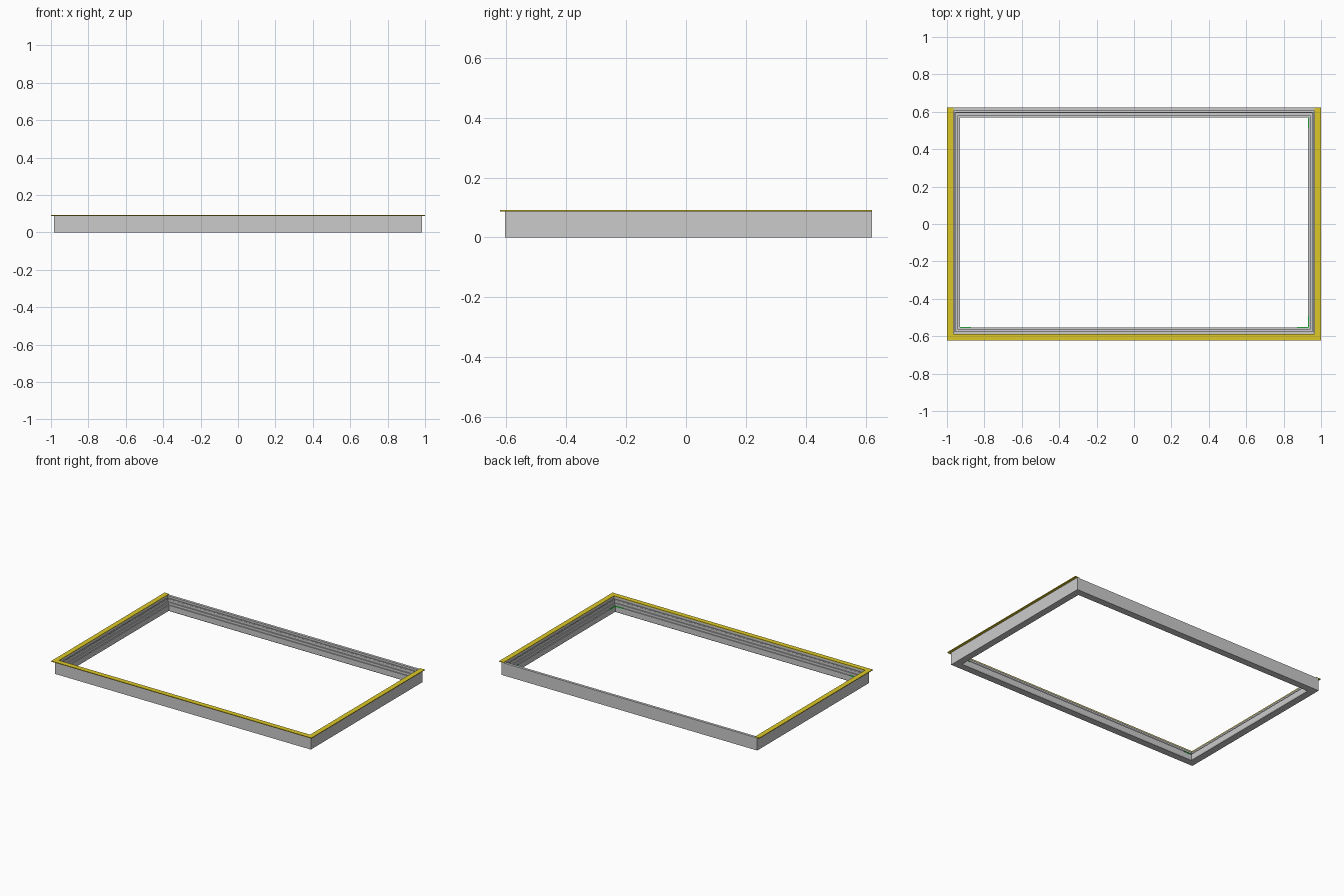
import bpy, bmesh

if "Cube" in bpy.data.objects:
    bpy.data.objects.remove(bpy.data.objects["Cube"])

X, Y0, Y1 = 0.983, -0.605, 0.622   # outer faces of the frame body


def material(name, rgb):
    m = bpy.data.materials.new(name)
    m.diffuse_color = (*rgb, 1)
    m.use_nodes = True
    m.node_tree.nodes["Principled BSDF"].inputs["Base Color"].default_value = m.diffuse_color
    return m


def finish(name, bm, mat=None):
    bmesh.ops.recalc_face_normals(bm, faces=bm.faces)
    me = bpy.data.meshes.new(name)
    bm.to_mesh(me)
    bm.free()
    ob = bpy.data.objects.new(name, me)
    bpy.context.collection.objects.link(ob)
    if mat:
        me.materials.append(mat)
    return ob


def sweep(name, profile, path, closed, mat=None):
    """Sweep (inset, z) profile along path stations (x, y, inset dx, inset dy)."""
    bm = bmesh.new()
    rings = [[bm.verts.new((x + dx * d, y + dy * d, z)) for d, z in profile]
             for x, y, dx, dy in path]
    n = len(profile)
    pairs = list(zip(rings, rings[1:])) + ([(rings[-1], rings[0])] if closed else [])
    for a, b in pairs:
        for i in range(n):
            j = (i + 1) % n
            bm.faces.new((a[i], a[j], b[j], b[i]))
    if not closed:
        bm.faces.new(rings[0])
        bm.faces.new(rings[-1])
    return finish(name, bm, mat)


loop = [(-X, Y0, 1, 1), (X, Y0, -1, 1), (X, Y1, -1, -1), (-X, Y1, 1, -1)]
three_sides = [(-X, Y1, 1, 0), (-X, Y0, 1, 1), (X, Y0, -1, 1), (X, Y1, -1, 0)]

# stepped frame section, mitred around all four sides
sweep("frame_body", [(0, 0), (0.048, 0), (0.052, 0.006), (0.052, 0.042),
                     (0.046, 0.042), (0.046, 0.036), (0.041, 0.036),
                     (0.041, 0.056), (0.033, 0.056), (0.033, 0.050),
                     (0.029, 0.050), (0.029, 0.070), (0.022, 0.070),
                     (0.022, 0.064), (0.018, 0.064), (0.018, 0.087),
                     (0, 0.087)], loop, True)

# inner glazing bead
sweep("glazing_bead", [(0.024, 0.070), (0.028, 0.070), (0.028, 0.076),
                       (0.024, 0.076)], loop, True)

# overhanging flange on the left, front and right
sweep("top_flange", [(-0.017, 0.087), (0.018, 0.087), (0.018, 0.092),
                     (-0.017, 0.092)], three_sides, False,
      material("yellow", (0.72, 0.58, 0.02)))

# small corner seals on the inner lip
green = material("green", (0.05, 0.85, 0.1))
L = 0.06
for sx, sy, side in ((-1, -1, "front_left"), (1, -1, "front_right"), (1, 1, "back_right")):
    y = Y0 if sy < 0 else Y1
    dx, dy = -sx, -sy
    cx, cy = sx * (X - 0.052), y + dy * 0.052
    path = [(cx + dx * L, cy, 0, dy), (cx, cy, dx, dy), (cx, cy + dy * L, dx, 0)]
    if sx < 0:
        path = [path[0], (cx, cy, 0, dy)]
    elif sy > 0:
        path = [(cx, cy, dx, 0), path[2]]
    sweep("corner_seal_" + side, [(-0.004, 0.038), (0.002, 0.038), (0.002, 0.044),
                                  (-0.004, 0.044)], path, False, green)
